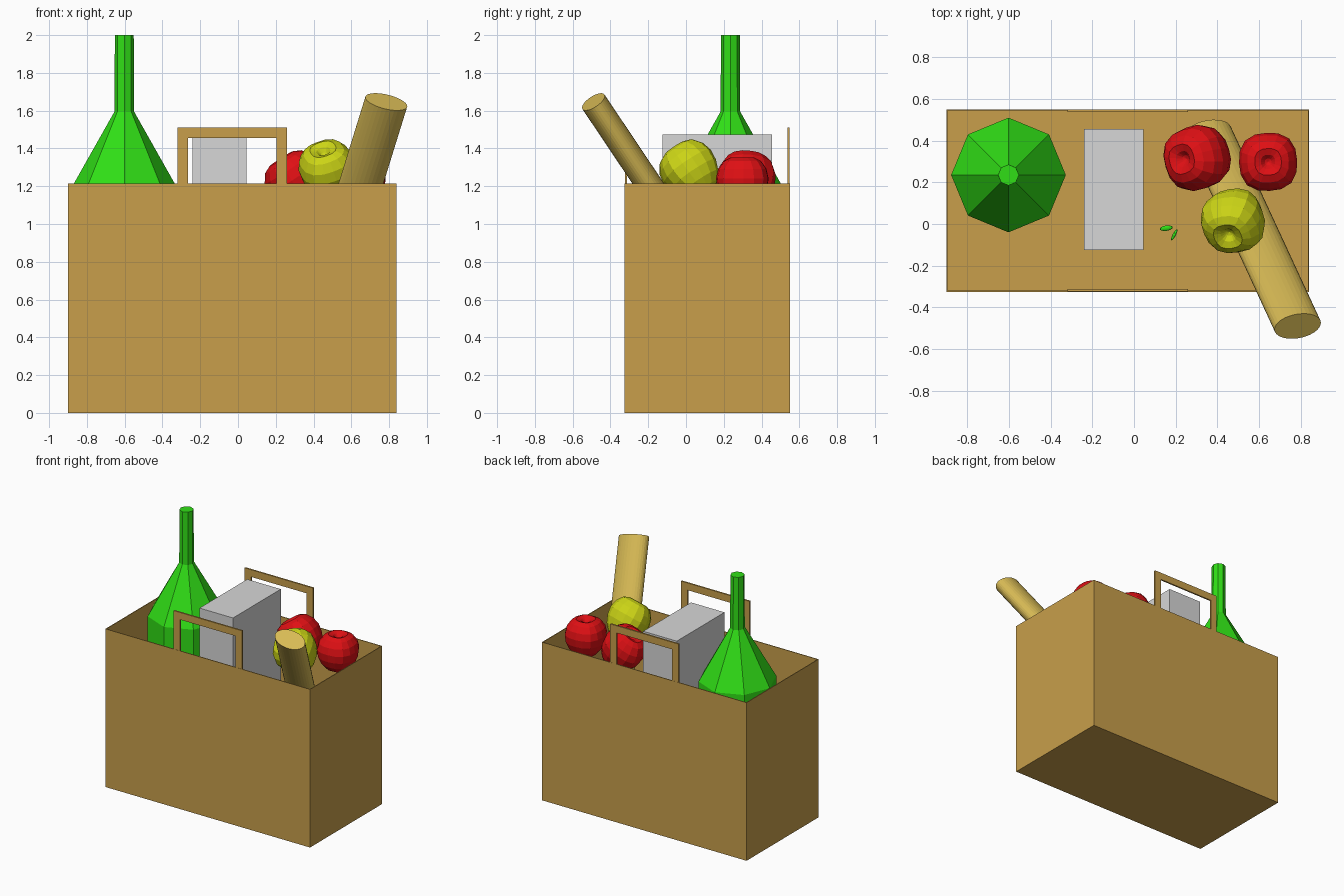
import bpy, bmesh, math
from mathutils import Vector, Matrix, Euler

if "Cube" in bpy.data.objects:
    bpy.data.objects.remove(bpy.data.objects["Cube"])


def material(name, rgb):
    m = bpy.data.materials.new(name)
    m.diffuse_color = (*rgb, 1)
    m.use_nodes = True
    m.node_tree.nodes["Principled BSDF"].inputs["Base Color"].default_value = m.diffuse_color
    return m


PAPER = material("brown paper", (0.58, 0.345, 0.07))
GREEN = material("bottle green", (0.03, 0.74, 0.008))
GREY = material("carton grey", (0.68, 0.68, 0.68))
BREAD = material("bread crust", (0.68, 0.49, 0.09))
RED = material("apple red", (0.74, 0.005, 0.007))
YELLOW = material("apple yellow", (0.60, 0.66, 0.008))


def finish(name, bm, mat):
    bmesh.ops.recalc_face_normals(bm, faces=bm.faces)
    mesh = bpy.data.meshes.new(name)
    bm.to_mesh(mesh)
    bm.free()
    mesh.materials.append(mat)
    ob = bpy.data.objects.new(name, mesh)
    bpy.context.collection.objects.link(ob)
    return ob


def box(name, lo, hi, mat, open_top=False):
    lo, hi = Vector(lo), Vector(hi)
    bm = bmesh.new()
    bmesh.ops.create_cube(bm, size=1, matrix=Matrix.Translation((lo + hi) / 2)
                          @ Matrix.Diagonal((*(hi - lo), 1)))
    if open_top:
        bm.normal_update()
        bmesh.ops.delete(bm, geom=[f for f in bm.faces if f.normal.z > 0.9],
                         context='FACES_ONLY')
    mesh = bpy.data.meshes.new(name)
    bm.to_mesh(mesh)
    bm.free()
    mesh.materials.append(mat)
    ob = bpy.data.objects.new(name, mesh)
    bpy.context.collection.objects.link(ob)
    return ob


def lathe(name, profile, sides, mat, matrix, square=0.0):
    """Turn (radius, height) points about z; square pushes out four lobes."""
    bm = bmesh.new()
    rings = []
    for r, z in profile:
        ring = []
        for i in range(sides):
            a = 2 * math.pi * i / sides
            k = r * (1 - square * math.cos(4 * a))
            ring.append(bm.verts.new((k * math.cos(a), k * math.sin(a), z)))
        rings.append(ring)
    for a, b in zip(rings, rings[1:]):
        for i in range(sides):
            j = (i + 1) % sides
            bm.faces.new((a[i], a[j], b[j], b[i]))
    bm.faces.new(rings[0])
    bm.faces.new(rings[-1])
    bm.transform(matrix)
    return finish(name, bm, mat)


# open paper bag with thin walls
bag = box("bag", (-0.90, -0.325, 0), (0.84, 0.55, 1.215), PAPER, open_top=True)
wall = bag.modifiers.new("wall", 'SOLIDIFY')
wall.thickness = 0.008
wall.offset = -1

# two flat handles
OUTLINE = [(-0.32, 1.21), (-0.32, 1.51), (0.26, 1.51), (0.26, 1.21),
           (0.205, 1.21), (0.205, 1.455), (-0.265, 1.455), (-0.265, 1.21)]
for name, y in (("front_handle", -0.324), ("back_handle", 0.537)):
    bm = bmesh.new()
    face = bm.faces.new([bm.verts.new((x, y, z)) for x, z in OUTLINE])
    ext = bmesh.ops.extrude_face_region(bm, geom=[face], use_keep_orig=True)
    bmesh.ops.translate(bm, vec=(0, 0.012, 0), verts=[
        v for v in ext["geom"] if isinstance(v, bmesh.types.BMVert)])
    finish(name, bm, PAPER)

# eight-sided bottle
lathe("bottle", [(0.275, 0.02), (0.275, 1.20), (0.052, 1.595), (0.05, 2.0)], 8,
      GREEN, Matrix.Translation((-0.602, 0.235, 0)))

# carton
box("carton", (-0.24, -0.125, 0.02), (0.045, 0.455, 1.475), GREY)

# flattened loaf leaning over the front edge
top, bottom = Vector((0.785, -0.49, 1.647)), Vector((0.355, 0.44, 0.26))
axis = (top - bottom).normalized()
side = (Vector((1, 0, 0)) - axis * axis.x).normalized()
frame = Matrix((side, axis.cross(side), axis)).transposed().to_4x4()
loaf = lathe("bread_loaf", [(1, 0), (1, (top - bottom).length)], 32, BREAD,
             Matrix.Translation(bottom) @ frame @ Matrix.Diagonal((0.115, 0.07, 1, 1)))

# apples with a dimple at the top and a narrower base
APPLE = [(0.01, 0.66), (0.11, 0.70), (0.24, 0.84), (0.45, 0.92), (0.70, 0.80),
         (0.90, 0.52), (0.98, 0.18), (0.93, -0.20), (0.78, -0.55),
         (0.55, -0.82), (0.32, -0.92), (0.14, -0.85), (0.01, -0.78)]
for name, mat, pos, r, rot in (
        ("red_apple_left", RED, (0.31, 0.318, 1.22), 0.163, (-8, -32, 20)),
        ("red_apple_right", RED, (0.643, 0.298, 1.215), 0.148, (0, 0, 3)),
        ("yellow_apple", YELLOW, (0.478, 0.022, 1.28), 0.158, (32, -20, 10))):
    turn = Euler([math.radians(a) for a in rot]).to_matrix().to_4x4()
    lathe(name, APPLE, 16, mat,
          Matrix.Translation(pos) @ turn @ Matrix.Diagonal((r, r, r, 1)), 0.04)

# small loose leaves inside the bag
for name, pos, size, ang in (("leaf_large", (0.155, -0.02, 0.95), (0.032, 0.013, 0.008), 8),
                             ("leaf_small", (0.193, -0.052, 0.95), (0.03, 0.008, 0.008), 62)):
    bm = bmesh.new()
    bmesh.ops.create_uvsphere(bm, u_segments=10, v_segments=6, radius=1,
                              matrix=Matrix.Translation(pos)
                              @ Matrix.Rotation(math.radians(ang), 4, 'Z')
                              @ Matrix.Diagonal((*size, 1)))
    finish(name, bm, GREEN)
